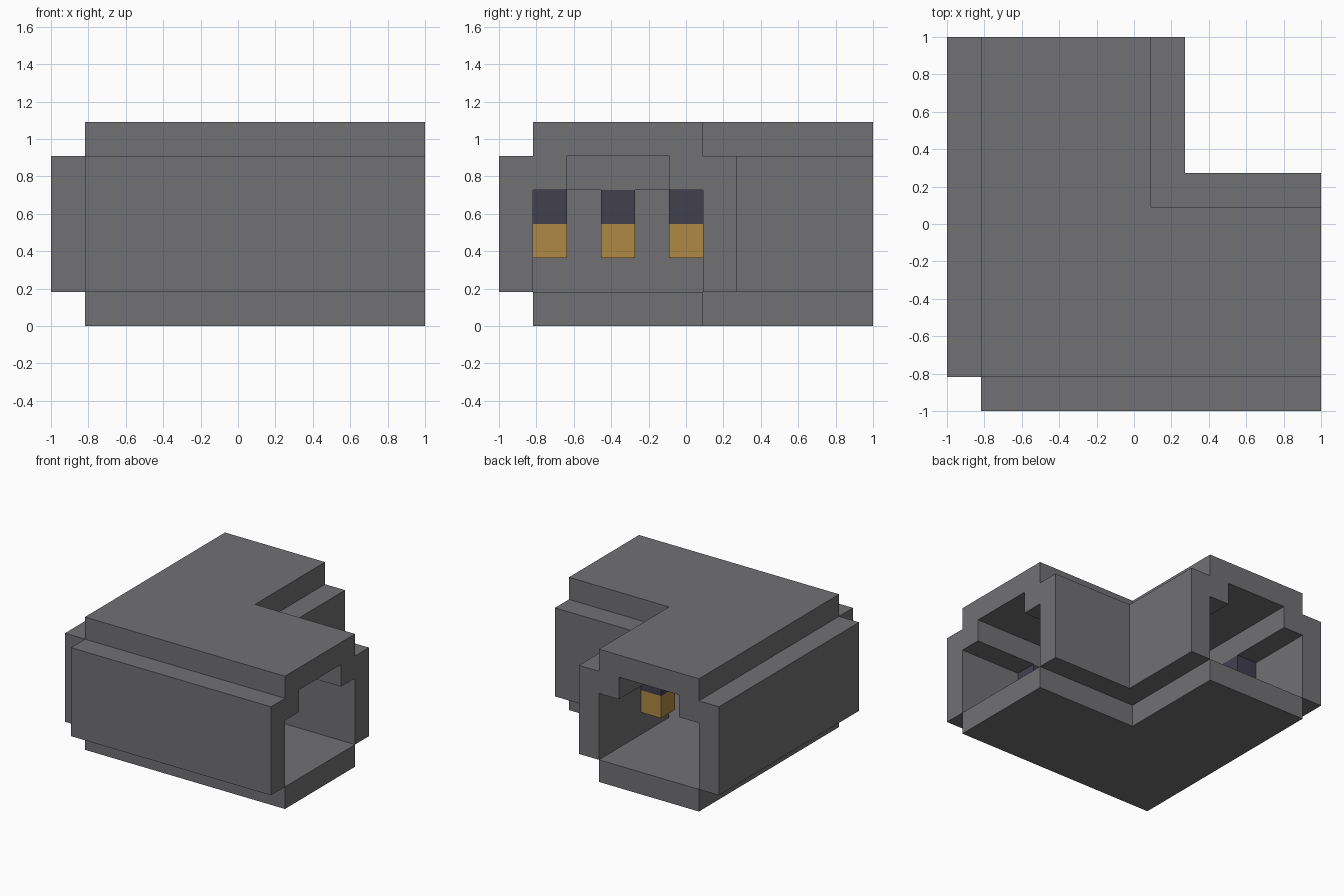
import bpy
import bmesh

if "Cube" in bpy.data.objects:
    bpy.data.objects.remove(bpy.data.objects["Cube"], do_unlink=True)

SIZE = 11          # footprint in blocks
U = 2 / SIZE       # edge of one block


def material(name, rgb):
    m = bpy.data.materials.new(name)
    m.use_nodes = True
    color = (*rgb, 1)
    m.diffuse_color = color
    m.node_tree.nodes["Principled BSDF"].inputs["Base Color"].default_value = color
    return m


stone = material("grey stone", (0.165, 0.162, 0.171))
glow = material("amber lamp", (0.434, 0.246, 0.058))
cap = material("dark lamp cap", (0.053, 0.051, 0.076))


def prism(name, outline, z0, z1, mat):
    """Extrude a floor outline, given in blocks, from z0 to z1."""
    bm = bmesh.new()
    base = bm.faces.new([bm.verts.new((x * U - 1, y * U - 1, z0 * U)) for x, y in outline])
    top = bmesh.ops.extrude_face_region(bm, geom=[base])
    moved = [v for v in top["geom"] if isinstance(v, bmesh.types.BMVert)]
    bmesh.ops.translate(bm, verts=moved, vec=(0, 0, (z1 - z0) * U))
    bmesh.ops.recalc_face_normals(bm, faces=bm.faces)
    mesh = bpy.data.meshes.new(name)
    bm.to_mesh(mesh)
    bm.free()
    mesh.materials.append(mat)
    ob = bpy.data.objects.new(name, mesh)
    bpy.context.collection.objects.link(ob)
    return ob


def box(name, x0, y0, x1, y1, z0, z1, mat):
    return prism(name, [(x0, y0), (x1, y0), (x1, y1), (x0, y1)], z0, z1, mat)


def bend(name, a, b, z0, z1):
    """L-shaped strip running through both arms between offsets a and b."""
    outline = [(a, a), (SIZE, a), (SIZE, b), (b, b), (b, SIZE), (a, SIZE)]
    return prism(name, outline, z0, z1, stone)


# Tunnel shell
bend("floor", 1, 6, 0, 1)
bend("roof", 1, 6, 5, 6)
bend("inner_wall", 6, 7, 1, 5)
box("front_wall", 1, 0, SIZE, 1, 1, 5, stone)
box("side_wall", 0, 1, 1, SIZE, 1, 5, stone)

# Stepped shoulders under the roof
bend("outer_shoulder", 1, 2, 4, 5)
bend("inner_shoulder", 5, 6, 4, 5)

# Wall lamps, mirrored across the diagonal of the bend
for along, across in ((3, 1), (7, 1), (7, 5)):
    for x, y in ((along, across), (across, along)):
        box("lamp_glow", x, y, x + 1, y + 1, 2, 3, glow)
        box("lamp_cap", x, y, x + 1, y + 1, 3, 4, cap)
